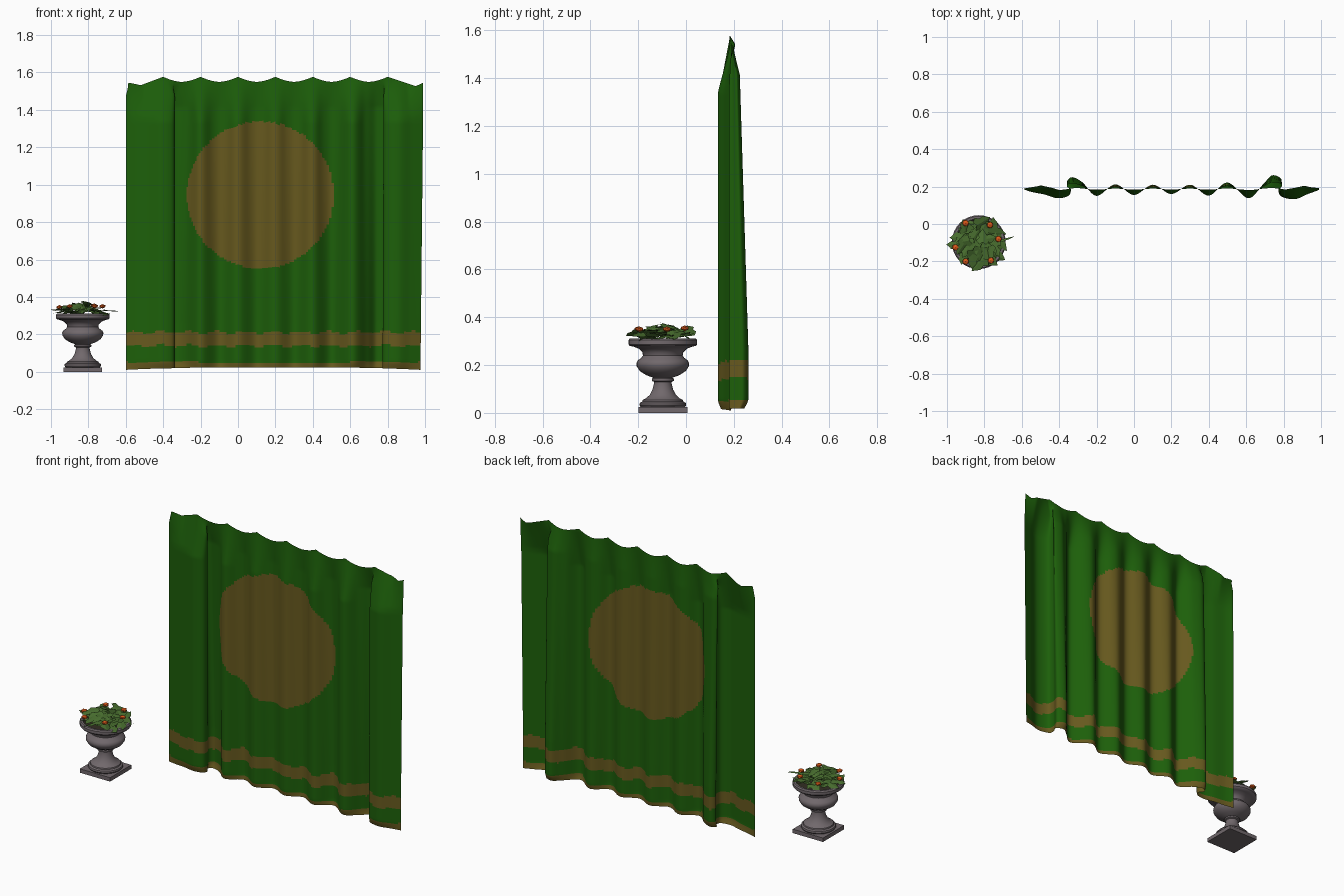
import bpy, bmesh, math, random
from mathutils import Vector, Matrix, Euler

if "Cube" in bpy.data.objects:
    bpy.data.objects.remove(bpy.data.objects["Cube"])

random.seed(4)
UX, UY = -0.83, -0.097


def mat(name, r, g, b):
    m = bpy.data.materials.new(name)
    m.diffuse_color = (r, g, b, 1)
    m.use_nodes = True
    m.node_tree.nodes["Principled BSDF"].inputs["Base Color"].default_value = m.diffuse_color
    return m


GREEN = mat("cloth green", 0.012, 0.115, 0.003)
GOLD = mat("cloth gold", 0.135, 0.1, 0.013)
STONE = mat("stone grey", 0.165, 0.14, 0.15)
LEAF = mat("leaf green", 0.065, 0.155, 0.028)
FLOWER = mat("flower orange", 0.72, 0.1, 0.01)
SOIL = mat("soil", 0.03, 0.025, 0.015)


def make(name, bm, mats, smooth=None):
    me = bpy.data.meshes.new(name)
    bm.to_mesh(me)
    bm.free()
    ob = bpy.data.objects.new(name, me)
    bpy.context.collection.objects.link(ob)
    for m in mats:
        me.materials.append(m)
    if smooth:
        bpy.ops.object.select_all(action='DESELECT')
        ob.select_set(True)
        bpy.context.view_layer.objects.active = ob
        bpy.ops.object.shade_smooth_by_angle(angle=math.radians(smooth))
    return ob


def lerp_table(table, x):
    for (a, b), (c, d) in zip(table, table[1:]):
        if x <= c:
            return b + (d - b) * max(0, (x - a) / (c - a))
    return table[-1][1]


# Curtain: wavy path (x, y, unfolded x) swept from hem to scalloped top
left = [(-.6, .19), (-.55, .172), (-.48, .158), (-.41, .138), (-.352, .15, -.38), (-.338, .185, -.355),
        (-.358, .225, -.33), (-.33, .25, -.305), (-.275, .222), (-.2, .15)]
middle = [(-.1, .212), (0, .155), (.1, .21), (.2, .16), (.3, .21), (.4, .152), (.5, .222)]
right = [(.61, .138), (.69, .212), (.74, .26), (.79, .24, .765), (.778, .19, .79), (.79, .15, .82),
         (.86, .133), (.93, .16), (.99, .182)]
pts = [Vector((p[0], p[1], p[-1] if len(p) == 3 else p[0])) for p in left + middle + right]
pts = [2 * pts[0] - pts[1]] + pts + [2 * pts[-1] - pts[-2]]
curve = []
for i in range(1, len(pts) - 2):
    p0, p1, p2, p3 = pts[i - 1:i + 3]
    for k in range(8):
        t = k / 8
        curve.append(0.5 * (2 * p1 + (p2 - p0) * t + (2 * p0 - 5 * p1 + 4 * p2 - p3) * t * t
                            + (3 * p1 - p0 - 3 * p2 + p3) * t ** 3))
curve.append(pts[-2])
ends_left = [(-.6, 1.535), (-.58, 1.545), (-.52, 1.532), (-.4, 1.577)]
ends_right = [(.8, 1.577), (.95, 1.527), (.99, 1.545)]


def scallop(x):
    if x < -.4:
        return lerp_table(ends_left, x)
    if x > .8:
        return lerp_table(ends_right, x)
    d = abs(x / .2 - round(x / .2)) * 2
    return 1.55 + .027 * (1 - d) ** 1.7


bm = bmesh.new()
ROWS = 130
rows = []
for j in range(ROWS + 1):
    v = j / ROWS
    row = []
    for p in curve:
        xs = p.z
        zb = .024 - .014 * min(1, abs((xs - .195) / .8)) ** 3
        z = zb + (scallop(xs) - zb) * v
        down = max(0, 1.565 - z)
        fold = min(1, down / .1)
        fold = fold * fold * (3 - 2 * fold)
        off = p.y - .187
        if off < 0:
            k = .1 + .9 * min(1, down / .23)
        else:
            k = (.45 + .55 * min(1, down / 1.3)) * min(1, .1 + .9 * down / .15)
        k *= 1 - .4 * max(0, 1 - z / .055) ** 1.3
        # top edge of both end panels leans back
        panel = max(0, 1 - abs(xs + .5) / .1, 1 - abs(xs - .91) / .1)
        y = .187 + off * k + .028 * panel * max(0, 1 - down / .2)
        x = xs + (p.x - xs) * fold
        x += .018 * max(0, 1 - (1.55 - z) / .08) * (xs < -.59)
        x -= .015 * max(0, 1 - z / 1.4) * max(0, (xs - .7) / .3)
        row.append(bm.verts.new((x, y, z)))
    rows.append(row)
for a, b in zip(rows, rows[1:]):
    for i in range(len(curve) - 1):
        f = bm.faces.new((a[i], a[i + 1], b[i + 1], b[i]))
        c = f.calc_center_median()
        wave = .175 + .007 * math.sin(c.x * 42)
        disc = math.hypot(c.x - .12, c.z - .945) < .393
        f.material_index = int(c.z < .052 or abs(c.z - wave) < .036 or disc)
make("curtain", bm, [GREEN, GOLD], 60)

# Urn: square plinth and lathed body
bm = bmesh.new()
bmesh.ops.create_cube(bm, size=1, matrix=Matrix.Translation((UX, UY, .012)) @ Matrix.Diagonal((.205, .205, .024, 1)))
make("urn_plinth", bm, [STONE])
profile = [(.0, .024), (.092, .024), (.098, .032), (.096, .042), (.086, .047), (.084, .054), (.072, .06),
           (.055, .075), (.043, .098), (.037, .122), (.037, .13), (.046, .134), (.046, .143), (.04, .147),
           (.07, .158), (.096, .175), (.109, .195), (.11, .208), (.104, .22), (.09, .23), (.083, .24),
           (.086, .254), (.1, .268), (.122, .277), (.138, .28), (.144, .287), (.144, .304), (.138, .311),
           (.126, .311), (.12, .3)]


def lathe(name, prof, m, n=32):
    bm = bmesh.new()
    rings = [[bm.verts.new((UX + r * math.cos(2 * math.pi * i / n), UY + r * math.sin(2 * math.pi * i / n), z))
              for i in range(n)] for r, z in prof]
    for a, b in zip(rings, rings[1:]):
        for i in range(n):
            bm.faces.new((a[i], a[(i + 1) % n], b[(i + 1) % n], b[i]))
    bmesh.ops.remove_doubles(bm, verts=bm.verts, dist=1e-5)
    make(name, bm, [m], 40)


lathe("urn_body", profile, STONE)
lathe("soil", [(.121, .302), (.06, .308), (0, .31)], SOIL)

# Foliage: lobed leaves folded along the midrib
half = [(0, 0), (-.15, .25), (.1, .46), (.33, .27), (.6, .3), (1, 0)]
bm = bmesh.new()


def leaf(pos, heading, pitch, roll, size):
    M = Matrix.Translation(pos) @ Euler((roll, pitch, heading)).to_matrix().to_4x4()
    for s in (1, -1):
        vs = [bm.verts.new(M @ (Vector((x - .4, s * y, -.2 * y)) * size)) for x, y in half]
        bm.faces.new(vs if s < 0 else vs[::-1])


N = 40
for i in range(N):
    a = i * 2.39996
    r = .12 * math.sqrt((i + .5) / N)
    z = .358 - .032 * (r / .12) ** 2 + random.uniform(-.014, .012)
    leaf((UX + r * math.cos(a), UY + r * math.sin(a), z), a + random.uniform(-1, 1),
         random.uniform(-.2, .4), random.uniform(-.4, .4), random.uniform(.07, .1))
leaf((-.965, -.11, .335), math.pi, .1, .2, .065)
# stray tendril
tv = [bm.verts.new(p) for p in ((-.72, -.1, .33), (-.66, -.078, .327), (-.635, -.065, .322), (-.66, -.07, .323),
                                (-.72, -.085, .325))]
bm.faces.new(tv)
make("foliage", bm, [LEAF])

# Flowers
bm = bmesh.new()
for x, y, z in [(-.9, .005, .348), (-.77, -.005, .354), (-.955, -.125, .345),
                (-.725, -.08, .35), (-.765, -.195, .35), (-.9, -.2, .35)]:
    bmesh.ops.create_icosphere(bm, subdivisions=1, radius=.019, matrix=Matrix.Translation((x, y, z))
                               @ Matrix.Diagonal((1, 1, .6, 1)))
make("flowers", bm, [FLOWER])
